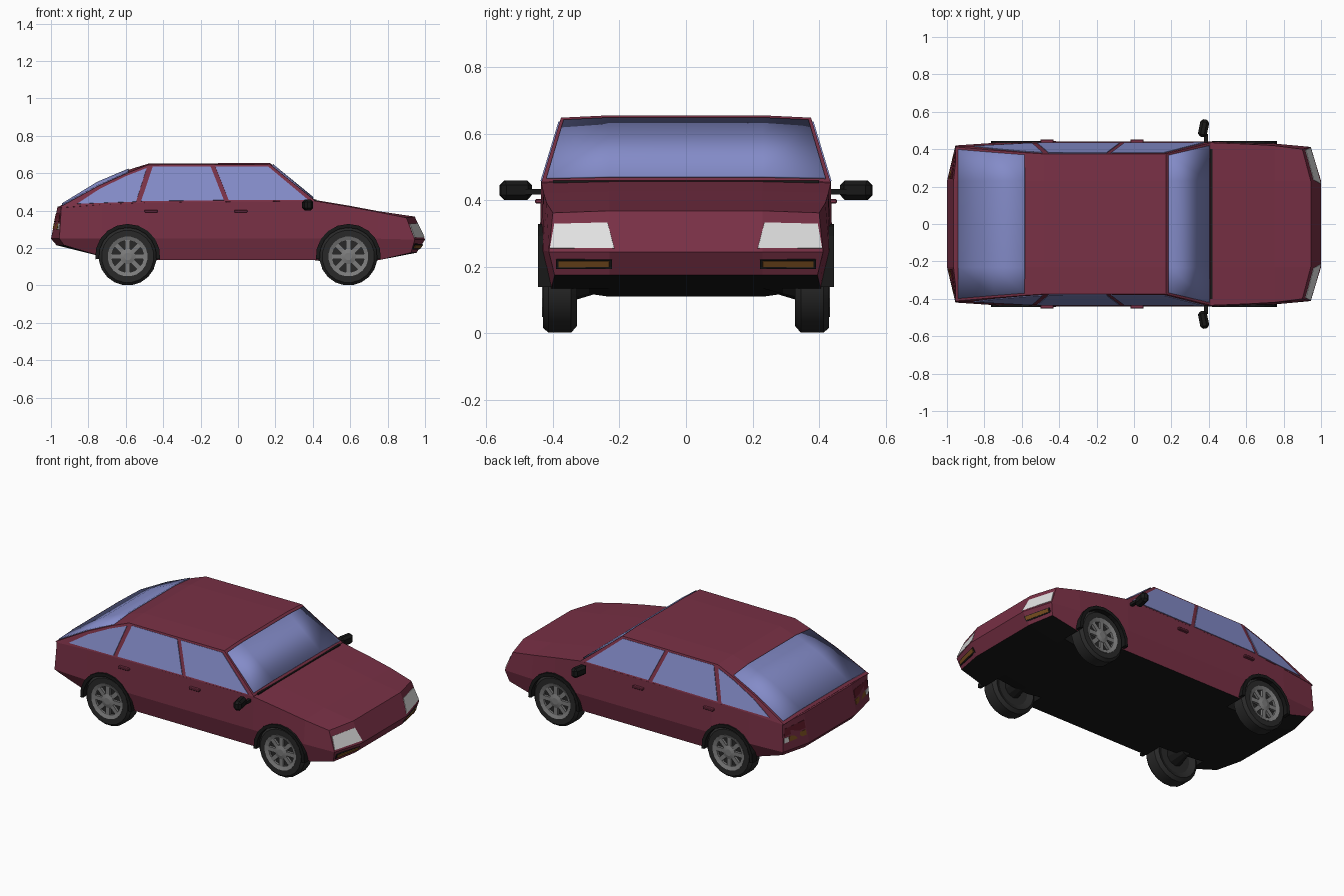
import bpy, bmesh, math
from mathutils import Vector

cube = bpy.data.objects.get("Cube")
if cube:
    bpy.data.objects.remove(cube, do_unlink=True)


def material(name, r, g, b):
    m = bpy.data.materials.new(name)
    m.use_nodes = True
    m.diffuse_color = (r, g, b, 1)
    m.node_tree.nodes["Principled BSDF"].inputs["Base Color"].default_value = (r, g, b, 1)
    return m


PAINT = material("maroon paint", .19, .03, .06)
BLACK = material("black trim", .009, .009, .009)
GLASS = material("blue glass", .23, .26, .58)
RUBBER = material("rubber", .022, .022, .022)
ALLOY = material("grey alloy", .2, .2, .2)
LAMP = material("white lamp", .75, .75, .75)
AMBER = material("amber lamp", .2, .08, .015)
TAIL = material("red lamp", .13, .012, .025)


def build(name, verts, faces, mats, indices=None):
    me = bpy.data.meshes.new(name)
    me.from_pydata([tuple(v) for v in verts], [], faces)
    for m in mats:
        me.materials.append(m)
    if indices:
        for p, i in zip(me.polygons, indices):
            p.material_index = i
    bm = bmesh.new()
    bm.from_mesh(me)
    bmesh.ops.recalc_face_normals(bm, faces=bm.faces)
    bm.to_mesh(me)
    bm.free()
    ob = bpy.data.objects.new(name, me)
    bpy.context.collection.objects.link(ob)
    return ob


def select(ob):
    bpy.ops.object.select_all(action='DESELECT')
    ob.select_set(True)
    bpy.context.view_layer.objects.active = ob


def smooth(ob, angle):
    select(ob)
    bpy.ops.object.shade_smooth_by_angle(angle=math.radians(angle))


def sheet(name, verts, mat, faces=None, thick=.008):
    ob = build(name, verts, faces or [tuple(range(len(verts)))], [mat])
    mod = ob.modifiers.new("thickness", 'SOLIDIFY')
    mod.thickness, mod.offset = thick, 0
    return ob


def box(name, centre, size, mat, bevel=0, turn=0):
    bm = bmesh.new()
    bmesh.ops.create_cube(bm, size=1)
    for v in bm.verts:
        v.co = Vector(a * b for a, b in zip(v.co, size))
    if bevel:
        bmesh.ops.bevel(bm, geom=bm.edges[:], offset=bevel, segments=1, affect='EDGES')
    me = bpy.data.meshes.new(name)
    bm.to_mesh(me)
    bm.free()
    me.materials.append(mat)
    ob = bpy.data.objects.new(name, me)
    ob.location, ob.rotation_euler.z = centre, turn
    bpy.context.collection.objects.link(ob)
    return ob


def interp(rows, x):
    for a, b in zip(rows, rows[1:]):
        if x <= b[0] or b is rows[-1]:
            t = (x - a[0]) / (b[0] - a[0])
            return [p + (q - p) * t for p, q in zip(a, b)]


# Lower body: end levels are (z, inner x, outer x, outer y)
INNER = .23
NOSE = [(.175, .955, .925, .395), (.245, 1.0, .945, .412), (.362, .945, .9, .4)]
REAR = [(.215, -.97, -.93, .39), (.25, -1.0, -.955, .42), (.415, -.965, -.945, .412)]
# x, inner floor z, floor z, floor y, crease y, shoulder y, shoulder z
STATIONS = [(-.73, .155, .155, .4, .435, .424, .432), (-.48, .135, .135, .41, .44, .435, .443),
            (.41, .135, .135, .41, .44, .435, .452), (.59, .11, .135, .408, .437, .428, .422),
            (.75, .135, .135, .405, .43, .419, .392)]


def end_ring(levels):
    (z0, i0, o0, y0), (z1, i1, o1, y1), (z2, i2, o2, y2) = levels
    return [(i0, INNER, z0), (o0, y0, z0), (o1, y1, z1), (o2, y2, z2), (i2, INNER, z2 + .006)]


def on_end(levels, y, z):
    _, xi, xo, yo = interp(levels, z)
    return (xi + (xo - xi) * max(0, (y - INNER) / (yo - INNER)), y, z)


halves = [end_ring(REAR)]
for x, zi, zb, yb, ym, ys, zs in STATIONS:
    halves.append([(x, INNER, zi), (x, yb, zb), (x, ym, .25), (x, ys, zs), (x, INNER, zs + .005)])
halves.append(end_ring(NOSE))
verts, faces, idx = [], [], []
for h in halves:
    verts += h + [(x, -y, z) for x, y, z in reversed(h)]
for s in range(len(halves) - 1):
    for i in range(10):
        j = (i + 1) % 10
        faces.append((s * 10 + i, s * 10 + j, s * 10 + 10 + j, s * 10 + 10 + i))
        idx.append(1 if i in (0, 8, 9) else 0)
for base, lev in ((0, REAR), (len(halves) * 10 - 10, NOSE)):
    m = len(verts)
    n = m + 1
    verts += [(lev[1][1], INNER, lev[1][0]), (lev[1][1], -INNER, lev[1][0])]
    r = range(base, base + 10)
    faces += [(r[0], r[1], r[2], m), (m, r[2], r[3], r[4]), (r[0], m, n, r[9]),
              (m, r[4], r[5], n), (r[9], n, r[7], r[8]), (n, r[5], r[6], r[7])]
    idx += [0] * 6
body = build("lower_body", verts, faces, [PAINT, BLACK], idx)


# Turned shapes around the y axis; profile is (radius, y)
def lathe(name, profile, n, centre, side, mats, index=0, closed=True):
    vs, fs = [], []
    k = len(profile)
    for a in range(n):
        t = 2 * math.pi * (a + .5) / n
        vs += [(centre[0] + r * math.cos(t), side * y, centre[1] + r * math.sin(t)) for r, y in profile]
    for a in range(n):
        b = (a + 1) % n
        fs += [(a * k + i, a * k + i + 1, b * k + i + 1, b * k + i) for i in range(k - 1)]
    if closed:
        fs += [tuple(a * k + e for a in range(n)) for e in (0, k - 1)]
    return build(name, vs, fs, mats, [index] * len(fs))


# Wheels, wheel wells and arch trims
for end, wx in (("rear", -.59), ("front", .59)):
    for side, tag in ((1, "a"), (-1, "b")):
        part = end + "_" + tag
        c = (wx, .155)
        well = lathe("well_cutter", [(.165, .29), (.165, .5)], 12, c, side, [PAINT, BLACK], 1)
        well.hide_render = True
        mod = body.modifiers.new("well", 'BOOLEAN')
        mod.operation, mod.object, mod.solver = 'DIFFERENCE', well, 'EXACT'
        select(body)
        bpy.ops.object.modifier_apply(modifier=mod.name)
        bpy.data.objects.remove(well, do_unlink=True)
        arc = [math.radians(a) for a in range(-5, 186, 19)]
        av = [(wx + r * math.cos(t), side * y, .155 + r * math.sin(t))
              for t in arc for r, y in ((.154, .4), (.154, .444), (.174, .444), (.174, .4))]
        af = [(s * 4 + i, s * 4 + (i + 1) % 4, s * 4 + 4 + (i + 1) % 4, s * 4 + 4 + i)
              for s in range(len(arc) - 1) for i in range(4)]
        last = len(av) - 4
        build("arch_trim_" + part, av, af + [(0, 1, 2, 3), tuple(range(last, last + 4))], [BLACK])
        tyre = lathe("tyre_" + part, [(.1, .345), (.135, .328), (.155, .345), (.155, .413),
                                      (.14, .43), (.106, .43), (.1, .41)], 20, c, side, [RUBBER])
        smooth(tyre, 25)
        lathe("rim_ring_" + part, [(.085, .405), (.085, .424), (.107, .432), (.107, .405)],
              20, c, side, [ALLOY], closed=False)
        lathe("hub_" + part, [(.042, .4), (.042, .426), (.02, .432)], 16, c, side, [ALLOY])
        lathe("inner_hub_" + part, [(.03, .25), (.06, .35)], 10, c, side, [BLACK])
        for k in range(8):
            t = k * math.pi / 4
            spoke = box("spoke_" + part, (wx + .066 * math.cos(t), side * .416, .155 + .066 * math.sin(t)),
                        (.06, .018, .026), ALLOY)
            spoke.rotation_euler.y = -t

# Cabin: x, roof edge z, crown, waist y, waist z
CABIN = [(-.955, .418, .005, .413, .415), (-.75, .53, .018, .424, .431), (-.58, .606, .014, .431, .439),
         (-.48, .645, .006, .435, .443), (.17, .648, .007, .435, .45), (.41, .455, .004, .435, .452)]


def side_y(x, z):
    _, _, _, yw, zw = interp(CABIN, x)
    return yw - .3 * (z - zw)


def roof_row(x, lift=0, shrink=1):
    _, z, crown, _, _ = interp(CABIN, x)
    y = side_y(x, z) * shrink
    return [(x, y, z + lift), (x, INNER, z + crown + lift), (x, -INNER, z + crown + lift), (x, -y, z + lift)]


verts, faces = [], []
for x, z, crown, yw, zw in CABIN:
    verts += [(x, yw, zw)] + roof_row(x) + [(x, -yw, zw)]
for s in range(len(CABIN) - 1):
    faces += [(s * 6 + i, s * 6 + (i + 1) % 6, s * 6 + 6 + (i + 1) % 6, s * 6 + 6 + i) for i in range(6)]
last = len(verts) - 6
build("cabin", verts, faces + [tuple(range(6)), tuple(range(last, last + 6))], [PAINT])

# Windscreen and rear hatch glass
for name, xs in (("windscreen", (.185, .4)), ("hatch_glass", (-.94, -.75, -.585))):
    verts = [p for x in xs for p in roof_row(x, .003, .97)]
    faces = [(s * 4 + i, s * 4 + i + 1, s * 4 + 5 + i, s * 4 + 4 + i)
             for s in range(len(xs) - 1) for i in range(3)]
    smooth(sheet(name, verts, GLASS, faces), 20)
box("windscreen_cowl", (.413, 0, .455), (.012, .8, .008), BLACK)

# Side glass, handles, mirrors and lamps, repeated on both sides
WINDOWS = {"front_window": [(-.05, .457), (-.122, .636), (.16, .636), (.375, .457)],
           "rear_window": [(-.518, .45), (-.455, .636), (-.147, .636), (-.075, .455)],
           "quarter_window": [(-.86, .436), (-.545, .447), (-.488, .627), (-.6, .583), (-.74, .515)]}
LAMPS = [("headlight", NOSE, LAMP, (.215, .255), (.408, .255), (.395, .328), (.235, .332)),
         ("indicator_frame", NOSE, BLACK, (.222, .195), (.39, .195), (.39, .222), (.222, .222)),
         ("tail_light", REAR, TAIL, (.24, .34), (.405, .34), (.4, .385), (.24, .385)),
         ("tail_indicator", REAR, AMBER, (.24, .3), (.37, .3), (.37, .33), (.24, .33)),
         ("reversing_light", REAR, LAMP, (.375, .3), (.408, .3), (.406, .33), (.375, .33))]
for s, tag in ((1, "_a"), (-1, "_b")):
    for name, outline in WINDOWS.items():
        sheet(name + tag, [(x, s * side_y(x, z), z) for x, z in outline], GLASS)
    for name, levels, mat, *outline in LAMPS:
        pts = [on_end(levels, y, z) for y, z in outline]
        sheet(name + tag, [(x, s * y, z) for x, y, z in pts], mat)
    pts = [on_end(NOSE, y, z) for y, z in ((.23, .199), (.382, .199), (.382, .217), (.23, .217))]
    sheet("indicator" + tag, [(x + .003, s * y, z) for x, y, z in pts], AMBER)
    for name, hx in (("rear_handle", -.465), ("front_handle", .015)):
        box(name + tag, (hx, s * .44, .397), (.07, .026, .014), PAINT, .003)
    box("mirror_stalk" + tag, (.385, s * .452, .425), (.02, .06, .016), BLACK)
    box("mirror" + tag, (.372, s * .512, .43), (.048, .095, .058), BLACK, .014, -s * .2)
